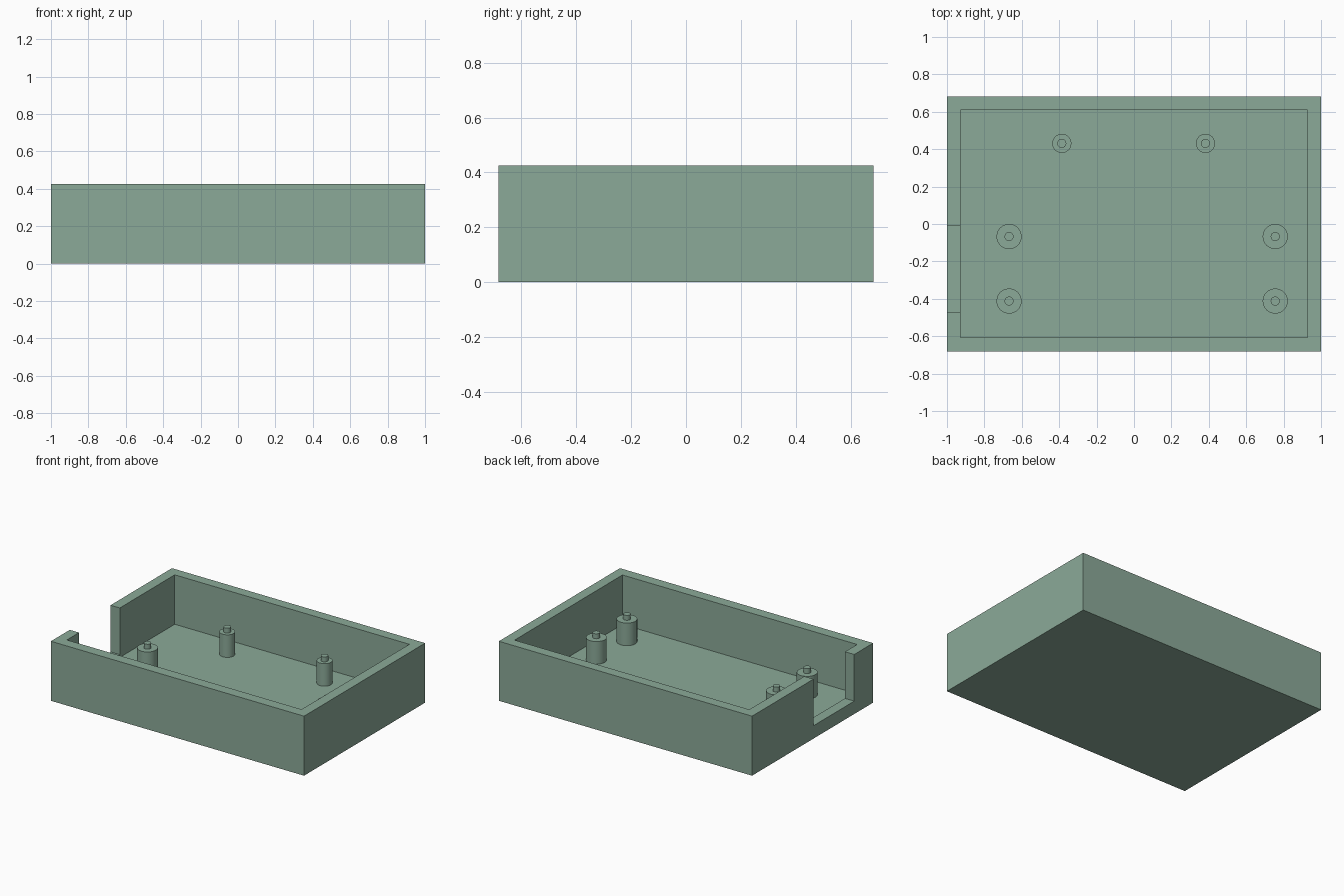
import bpy, bmesh, math

if "Cube" in bpy.data.objects:
    bpy.data.objects.remove(bpy.data.objects["Cube"])

W, D, H = 2.0, 1.366, 0.425      # outer size
WALL, FLOOR, SILL = 0.073, 0.072, 0.092

green = bpy.data.materials.new("sage_green")
green.diffuse_color = (0.26, 0.40, 0.315, 1)
green.use_nodes = True
green.node_tree.nodes["Principled BSDF"].inputs["Base Color"].default_value = green.diffuse_color


def finish(name, bm):
    mesh = bpy.data.meshes.new(name)
    bmesh.ops.recalc_face_normals(bm, faces=bm.faces)
    bm.to_mesh(mesh)
    bm.free()
    ob = bpy.data.objects.new(name, mesh)
    bpy.context.collection.objects.link(ob)
    mesh.materials.append(green)
    return ob


def box(name, lo, hi):
    bm = bmesh.new()
    bmesh.ops.create_cube(bm, size=1)
    for v in bm.verts:
        v.co = [(a + b) / 2 + c * (b - a) for a, b, c in zip(lo, hi, v.co)]
    return finish(name, bm)


def cut(target, cutter):
    mod = target.modifiers.new(cutter.name, 'BOOLEAN')
    mod.operation = 'DIFFERENCE'
    mod.solver = 'EXACT'
    mod.object = cutter
    cutter.hide_render = True
    cutter.display_type = 'WIRE'


def standoff(name, x, y, radius, pin):
    # stepped profile spun around its own axis
    profile = [(0, FLOOR - 0.01), (radius, FLOOR - 0.01), (radius, 0.233),
               (pin, 0.233), (pin, 0.268), (0, 0.268)]
    bm = bmesh.new()
    vs = [bm.verts.new((r, 0, z)) for r, z in profile]
    edges = [bm.edges.new(p) for p in zip(vs, vs[1:])]
    bmesh.ops.spin(bm, geom=vs + edges, cent=(0, 0, 0), axis=(0, 0, 1),
                   angle=math.tau, steps=40)
    bmesh.ops.remove_doubles(bm, verts=bm.verts, dist=1e-5)
    ob = finish(name, bm)
    ob.location = (x, y, 0)
    bpy.ops.object.select_all(action='DESELECT')
    ob.select_set(True)
    bpy.context.view_layer.objects.active = ob
    bpy.ops.object.shade_smooth_by_angle(angle=math.radians(30))


# open tray with a port opening in the left wall
tray = box("tray", (-W / 2, -D / 2, 0), (W / 2, D / 2, H))
cavity = box("cavity_cutter", (-W / 2 + WALL, -D / 2 + WALL + 0.003, FLOOR),
             (W / 2 - WALL, D / 2 - WALL, H + 0.2))
port = box("port_cutter", (-W / 2 - 0.1, -0.47, SILL),
           (-W / 2 + WALL + 0.03, -0.01, H + 0.1))
cut(tray, cavity)
cut(tray, port)

# narrow rear standoffs
for side, x in (("left", -0.386), ("right", 0.382)):
    standoff("rear_standoff_" + side, x, 0.431, 0.051, 0.024)

# wide standoffs on both sides
for side, x in (("left", -0.668), ("right", 0.755)):
    for place, y in (("middle", -0.067), ("front", -0.412)):
        standoff(f"{place}_standoff_{side}", x, y, 0.067, 0.024)
